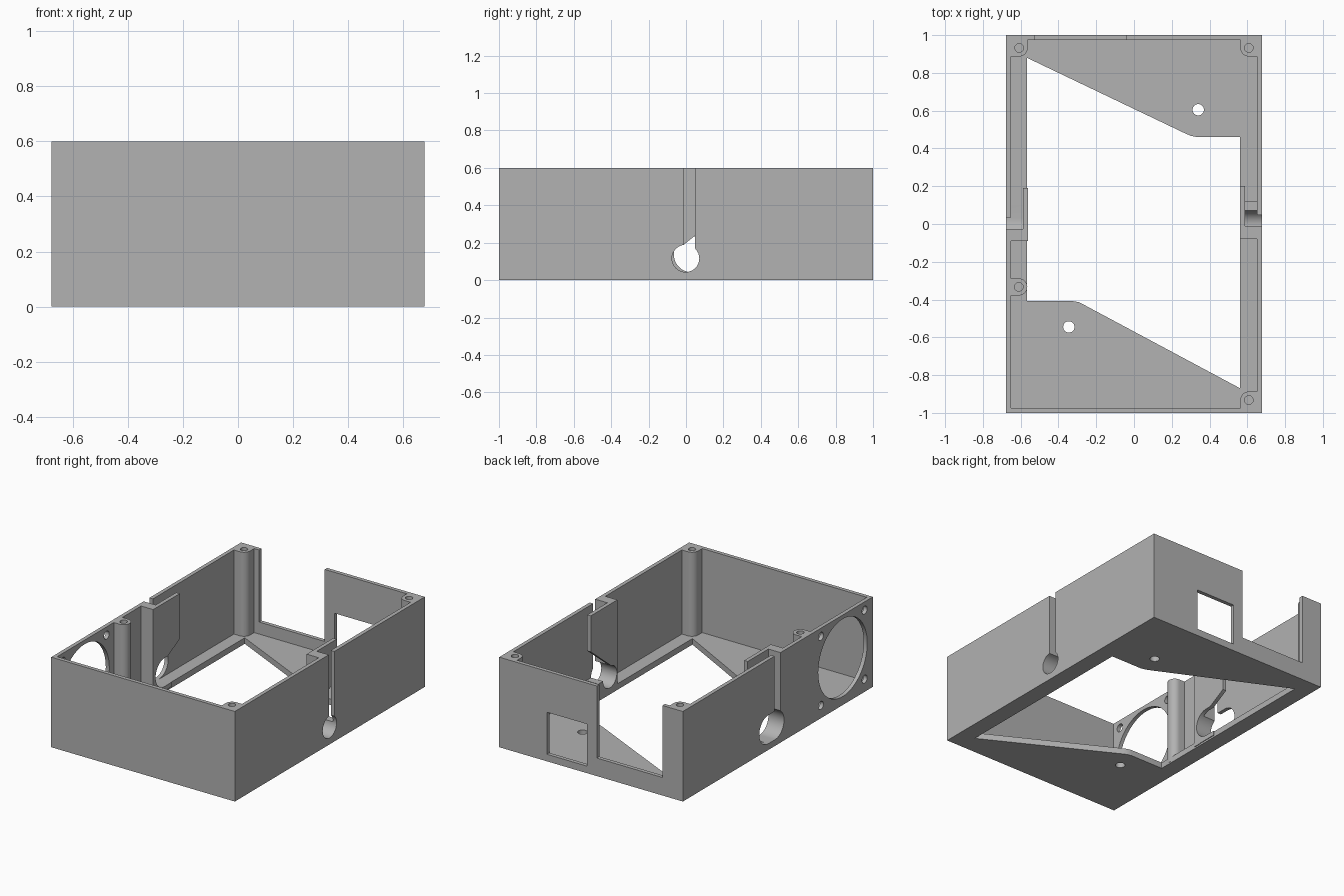
import bpy, bmesh
from math import sin, cos, pi, radians

if "Cube" in bpy.data.objects:
    bpy.data.objects.remove(bpy.data.objects["Cube"], do_unlink=True)

grey = bpy.data.materials.new("plain grey")
grey.use_nodes = True
grey.diffuse_color = (0.445, 0.445, 0.445, 1)
grey.node_tree.nodes["Principled BSDF"].inputs["Base Color"].default_value = grey.diffuse_color

W, H, T = 0.677, 0.6, 0.026   # half width, height, wall thickness
FLOOR, OVER = 0.04, 0.65      # floor thickness, rough height before trimming


def prism(name, pts, axis, lo, hi):
    """Extrude a closed outline along x, y or z."""
    place = {"x": lambda a, b, c: (c, a, b),
             "y": lambda a, b, c: (a, c, b),
             "z": lambda a, b, c: (a, b, c)}[axis]
    bm = bmesh.new()
    low = [bm.verts.new(place(a, b, lo)) for a, b in pts]
    high = [bm.verts.new(place(a, b, hi)) for a, b in pts]
    bm.faces.new(low)
    bm.faces.new(high)
    for i in range(len(pts)):
        j = (i + 1) % len(pts)
        bm.faces.new((low[i], low[j], high[j], high[i]))
    bmesh.ops.recalc_face_normals(bm, faces=bm.faces)
    mesh = bpy.data.meshes.new(name)
    bm.to_mesh(mesh)
    bm.free()
    mesh.materials.append(grey)
    obj = bpy.data.objects.new(name, mesh)
    bpy.context.collection.objects.link(obj)
    return obj


def box(name, x0, x1, y0, y1, z0, z1):
    return prism(name, [(x0, y0), (x1, y0), (x1, y1), (x0, y1)], "z", z0, z1)


def arc(a, b, r, start=0, end=360, n=32):
    full = end - start == 360
    steps = n if full else n + 1
    return [(a + r * cos(radians(start + (end - start) * i / n)),
             b + r * sin(radians(start + (end - start) * i / n))) for i in range(steps)]


def combine(tool, operation):
    """Merge a part into the case or cut it away."""
    mod = case.modifiers.new(tool.name, "BOOLEAN")
    mod.operation, mod.solver, mod.object = operation, "EXACT", tool
    bpy.context.view_layer.objects.active = case
    bpy.ops.object.modifier_apply(modifier=mod.name)
    bpy.data.objects.remove(tool, do_unlink=True)


def add(tool):
    combine(tool, "UNION")


def cut(tool):
    combine(tool, "DIFFERENCE")


# Open-topped case
case = box("enclosure", -W, W, -1, 1, 0, OVER)
cut(box("cavity", -W + T, W - T, -1 + T, 1 - T, FLOOR, 1))

# Slanted floor opening
cut(prism("floor_opening", [(-0.567, 0.88), (0.27, 0.48), (0.3, 0.467), (0.335, 0.46),
                            (0.562, 0.46), (0.562, -0.87), (-0.27, -0.425),
                            (-0.295, -0.413), (-0.325, -0.408), (-0.567, -0.408)],
          "z", -0.1, 0.2))

# Corner screw posts, rounded toward the inside
R = 0.045
corners = [(-1, 1), (1, 1), (1, -1)]
posts = [(sx * 0.608, sy * 0.932) for sx, sy in corners]
for (sx, sy), (cx, cy) in zip(corners, posts):
    quarter = [(cx - sx * a, cy - sy * b) for a, b in arc(0, 0, R, 0, 90, 10)]
    wx, wy = sx * 0.665, sy * 0.985
    add(prism("corner_post", quarter + [(wx, cy - sy * R), (wx, wy), (cx - sx * R, wy)],
              "z", 0.01, OVER))

# Side screw post beside the fan opening
posts.append((-0.61, -0.333))
cx, cy = posts[-1]
add(prism("side_post", arc(cx, cy, R, -90, 90, 18) + [(-0.665, cy + R), (-0.665, cy - R)],
          "z", 0.01, OVER))

# Cable guides: block, hanging plate and low cradle on each side wall
# side, block start, block end, plate end, plate low corner, slope foot, cradle end
guides = [(1, -0.08, -0.011, 0.2, 0.36, 0.19, 0.12),
          (-1, -0.09, -0.027, 0.19, 0.3, 0.18, 0.1)]
for s, y0, y1, y2, z_end, z_foot, y_cradle in guides:
    inner, plate, wall = s * 0.562, s * 0.588, s * 0.665
    add(box("guide_block", min(inner, wall), max(inner, wall), y0, y1, 0.01, OVER))
    add(prism("guide_plate", [(y0 + 0.01, 0.15), (y0 + 0.01, OVER), (y2, OVER),
                              (y2, z_end), (y1, z_foot), (y1 - 0.01, 0.15)],
              "x", min(inner, plate), max(inner, plate)))
    add(box("guide_cradle", min(inner, wall), max(inner, wall), y0 + 0.005, y_cradle, 0.012, 0.115))

# Level the rim
cut(box("rim_trim", -1, 1, -2, 2, H, 1))

# Keyhole on the left wall, long rounded port on the right wall
cut(prism("keyhole", arc(-0.002, 0.116, 0.073), "x", 0.5, 0.8))
cut(box("keyhole_slot", 0.62, 0.8, -0.0112, 0.047, 0.12, 1))
cut(prism("cable_port", arc(0.1, 0.137, 0.095, -90, 90) + arc(0.03, 0.137, 0.095, 90, 270),
          "x", -0.8, -0.5))
cut(box("port_slot", -0.8, -0.62, -0.0272, 0.034, 0.15, 1))

# Fan opening with four screw holes
FY, FZ = -0.683, 0.315
cut(prism("fan_opening", arc(FY, FZ, 0.258, n=64), "x", -0.8, -0.63))
for dy in (-1, 1):
    for dz in (-1, 1):
        cut(prism("fan_screw_hole", arc(FY + dy * 0.23, FZ + dz * 0.23, 0.027, n=20),
                  "x", -0.8, -0.63))

# Back wall notch and window
cut(box("back_notch", -0.527, -0.043, 0.95, 1.1, 0.12, 1))
cut(box("back_window", 0.03, 0.325, 0.95, 1.1, 0.047, 0.327))

# Screw holes in the posts and the floor
for cx, cy in posts:
    cut(prism("post_hole", arc(cx, cy, 0.023, n=20), "z", 0.35, 1))
for cx, cy in ((0.34, 0.605), (-0.345, -0.545)):
    cut(prism("floor_hole", arc(cx, cy, 0.03, n=24), "z", -0.1, 0.1))

bpy.ops.object.select_all(action="DESELECT")
case.select_set(True)
bpy.context.view_layer.objects.active = case
bpy.ops.object.shade_smooth_by_angle(angle=pi / 6)
